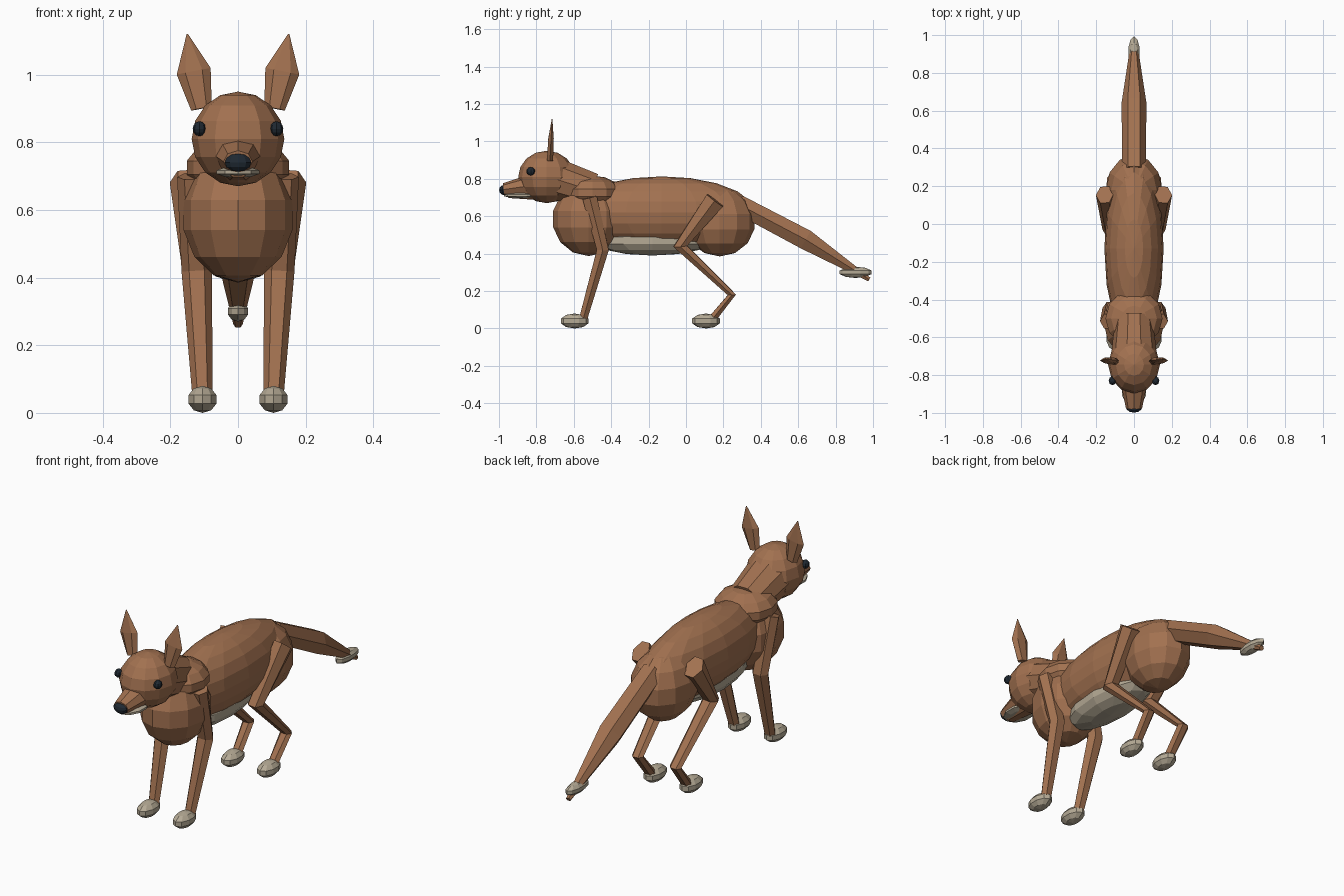
import bpy, bmesh, math
from mathutils import Vector

default = bpy.data.objects.get("Cube")
if default:
    bpy.data.objects.remove(default, do_unlink=True)


def material(name, colour):
    m = bpy.data.materials.new(name)
    m.use_nodes = True
    m.diffuse_color = (*colour, 1)
    node = next(n for n in m.node_tree.nodes if n.type == "BSDF_PRINCIPLED")
    node.inputs["Base Color"].default_value = (*colour, 1)
    node.inputs["Roughness"].default_value = 0.8
    return m


FUR = material("brown fur", (0.36, 0.165, 0.08))
PALE = material("pale fur", (0.46, 0.4, 0.3))
DARK = material("dark blue black", (0.014, 0.022, 0.032))


def finish(name, bm, mat):
    bmesh.ops.recalc_face_normals(bm, faces=bm.faces)
    mesh = bpy.data.meshes.new(name)
    bm.to_mesh(mesh)
    bm.free()
    mesh.materials.append(mat)
    obj = bpy.data.objects.new(name, mesh)
    bpy.context.scene.collection.objects.link(obj)
    return obj


def ellipsoid(name, centre, radii, mat, segments=12, rings=7):
    bm = bmesh.new()
    bmesh.ops.create_uvsphere(bm, u_segments=segments, v_segments=rings, radius=1)
    bmesh.ops.scale(bm, vec=radii, verts=bm.verts)
    bmesh.ops.translate(bm, vec=centre, verts=bm.verts)
    return finish(name, bm, mat)


def limb(name, path, radii, mat, sides=6):
    """Faceted tapered tube; each radius pair is (sideways, across)."""
    bm = bmesh.new()
    pts = [Vector(p) for p in path]
    rings = []
    for i, (p, (ra, rb)) in enumerate(zip(pts, radii)):
        before = (p - pts[i - 1]).normalized() if i else Vector()
        after = (pts[i + 1] - p).normalized() if i + 1 < len(pts) else Vector()
        along = (before + after).normalized()
        side = (Vector((1, 0, 0)) - along * along.x).normalized()
        across = along.cross(side)
        angles = [2 * math.pi * k / sides for k in range(sides)]
        rings.append([bm.verts.new(p + side * ra * math.cos(a) + across * rb * math.sin(a))
                      for a in angles])
    for a, b in zip(rings, rings[1:]):
        for k in range(sides):
            n = (k + 1) % sides
            bm.faces.new((a[k], a[n], b[n], b[k]))
    bm.faces.new(rings[0])
    bm.faces.new(rings[-1])
    return finish(name, bm, mat)


# Torso
ellipsoid("body", (0, -0.13, 0.62), (0.157, 0.5, 0.193), FUR, 16, 10)
ellipsoid("chest", (0, -0.52, 0.585), (0.165, 0.195, 0.198), FUR)
ellipsoid("rump", (0, 0.18, 0.57), (0.153, 0.19, 0.185), FUR)
ellipsoid("belly", (0, -0.18, 0.47), (0.115, 0.32, 0.08), PALE)
ellipsoid("neck_base", (0, -0.5, 0.725), (0.155, 0.155, 0.092), FUR)
limb("neck", [(0, -0.5, 0.735), (0, -0.73, 0.81)], [(0.1, 0.1), (0.125, 0.118)], FUR, 10)

# Head and muzzle
ellipsoid("head", (0, -0.745, 0.81), (0.137, 0.152, 0.14), FUR, 12, 8)
limb("muzzle", [(0, -0.82, 0.765), (0, -0.975, 0.743)],
     [(0.075, 0.062), (0.043, 0.033)], FUR, 8)
ellipsoid("cheek_fur", (0, -0.88, 0.712), (0.07, 0.098, 0.017), PALE, 10, 5)
limb("lower_jaw", [(0, -0.78, 0.705), (0, -0.95, 0.708)],
     [(0.05, 0.022), (0.03, 0.012)], FUR, 6)
ellipsoid("nose", (0, -0.973, 0.74), (0.041, 0.026, 0.027), DARK, 10, 6)

# Tail
limb("tail", [(0, 0.28, 0.665), (0, 0.64, 0.475), (0, 0.98, 0.262)],
     [(0.062, 0.058), (0.066, 0.062), (0.014, 0.013)], FUR, 6)
ellipsoid("tail_tip", (0, 0.907, 0.3), (0.033, 0.09, 0.03), PALE, 10, 5)

# Paired parts
for label, s in (("left", 1), ("right", -1)):
    ellipsoid(label + "_eye", (s * 0.114, -0.83, 0.84), (0.02, 0.024, 0.022), DARK, 8, 6)
    limb(label + "_ear", [(s * 0.108, -0.727, 0.9), (s * 0.131, -0.722, 1.01), (s * 0.15, -0.716, 1.12)],
         [(0.031, 0.019), (0.051, 0.017), (0.002, 0.002)], FUR, 6)
    limb(label + "_front_leg",
         [(s * 0.137, -0.515, 0.7), (s * 0.122, -0.445, 0.42), (s * 0.105, -0.55, 0.05)],
         [(0.043, 0.045), (0.045, 0.037), (0.03, 0.025)], FUR)
    limb(label + "_hind_leg",
         [(s * 0.155, 0.155, 0.685), (s * 0.125, -0.03, 0.44),
          (s * 0.11, 0.245, 0.18), (s * 0.105, 0.14, 0.05)],
         [(0.047, 0.062), (0.042, 0.042), (0.032, 0.025), (0.028, 0.024)], FUR)
    for end, y in (("front", -0.595), ("hind", 0.107)):
        ellipsoid(label + "_" + end + "_paw", (s * 0.105, y, 0.04),
                  (0.046, 0.078, 0.04), PALE, 10, 5)
